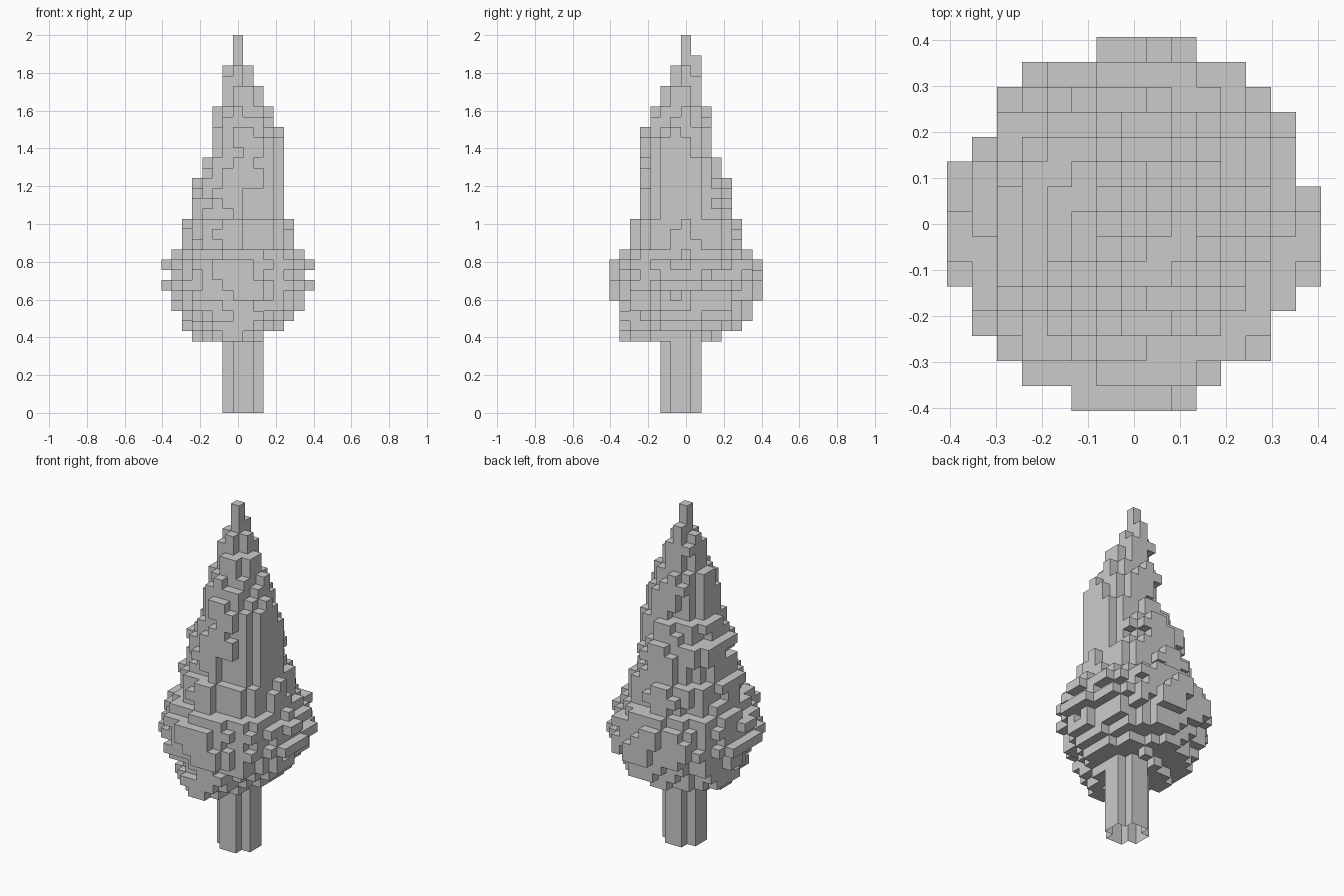
import bpy, bmesh
from mathutils import noise, Vector

if "Cube" in bpy.data.objects:
    bpy.data.objects.remove(bpy.data.objects["Cube"])

S = 2 / 37  # voxel size: the tree is 37 voxels tall

# crown extents per run of layers: (layers, xmin, xmax, ymin, ymax) in voxel indices
CROWN = [
    (1, -4, 2, -6, 3), (1, -5, 4, -6, 5), (1, -5, 5, -6, 6), (1, -6, 6, -6, 6),
    (1, -6, 6, -7, 7), (1, -7, 7, -7, 7), (1, -6, 6, -7, 7), (1, -7, 7, -7, 7),
    (1, -6, 6, -6, 6), (3, -5, 5, -5, 5), (4, -4, 4, -4, 4), (2, -3, 4, -4, 3),
    (3, -2, 4, -4, 2), (2, -2, 3, -3, 2), (2, -1, 2, -2, 1), (2, -1, 1, -1, 1),
    (1, 0, 0, 0, 1), (2, 0, 0, 0, 0),
]
SIDES = [(1, 0, 0), (-1, 0, 0), (0, 1, 0), (0, -1, 0), (0, 0, 1), (0, 0, -1)]


def build(name, cells, solid):
    """Make a mesh from the faces of cells that are not covered by solid."""
    bm = bmesh.new()
    verts = {}

    def vert(p):
        if p not in verts:
            verts[p] = bm.verts.new(((p[0] - .5) * S, (p[1] - .5) * S, p[2] * S))
        return verts[p]

    for c in sorted(cells):
        for d in SIDES:
            n = tuple(c[i] + d[i] for i in range(3))
            if n in solid or n[2] < 0:      # trunk is open underneath
                continue
            a = next(i for i in range(3) if d[i])
            u, v = (a + 1) % 3, (a + 2) % 3
            quad = []
            for du, dv in ((0, 0), (1, 0), (1, 1), (0, 1)):
                p = list(c)
                p[a] += d[a] > 0
                p[u] += du
                p[v] += dv
                quad.append(vert(tuple(p)))
            bm.faces.new(quad if d[a] > 0 else quad[::-1])
    mesh = bpy.data.meshes.new(name)
    bm.to_mesh(mesh)
    bm.free()
    bpy.context.collection.objects.link(bpy.data.objects.new(name, mesh))


# trunk: 4 x 4 column with the corners cut away
trunk = {(x, y, z) for x in range(-1, 3) for y in range(-2, 2) for z in range(8)
         if not (x in (-1, 2) and y in (-2, 1))}

# crown: ragged elliptical layers with an even taper towards the top
crown = set()
z = 7
for layers, x0, x1, y0, y1 in CROWN:
    cx, cy = (x0 + x1) / 2, (y0 + y1) / 2
    rx, ry = (x1 - x0 + 1) / 2, (y1 - y0 + 1) / 2
    for _ in range(layers):
        taper = min(1, (.31 * (36.5 - z) + .3) / rx) ** 2 if z < 34 else 1
        # slimmer layers sit closer to the tree's axis
        mx, my = cx * taper, cy * taper
        for x in range(x0, x1 + 1):
            for y in range(y0, y1 + 1):
                r = ((x - mx) / rx) ** 2 + ((y - my) / ry) ** 2
                rag = noise.noise(Vector((x * .43 + 3, y * .43 + 7, z * .77 + .3)))
                limit = min(1.04, max(.68, .94 + .35 * rag)) * taper
                if z == 7:                  # only a few tufts hang below
                    limit = .5 + 1.3 * rag
                tip = z > 7 and (x == round(cx) or y == round(cy))
                if r <= limit or tip:
                    crown.add((x, y, z))
        z += 1
# hanging tufts at the underside
crown |= {(-4, -1, 7), (-4, 0, 7), (-1, -6, 7), (0, -6, 7), (1, 3, 7), (-2, -5, 7), (-1, -5, 7)}
# drop loose cells that touch nothing
crown = {c for c in crown if any(
    tuple(c[i] + d[i] for i in range(3)) in crown for d in SIDES)}
trunk -= crown

solid = trunk | crown
build("trunk", trunk, solid)
build("foliage", crown, solid)
